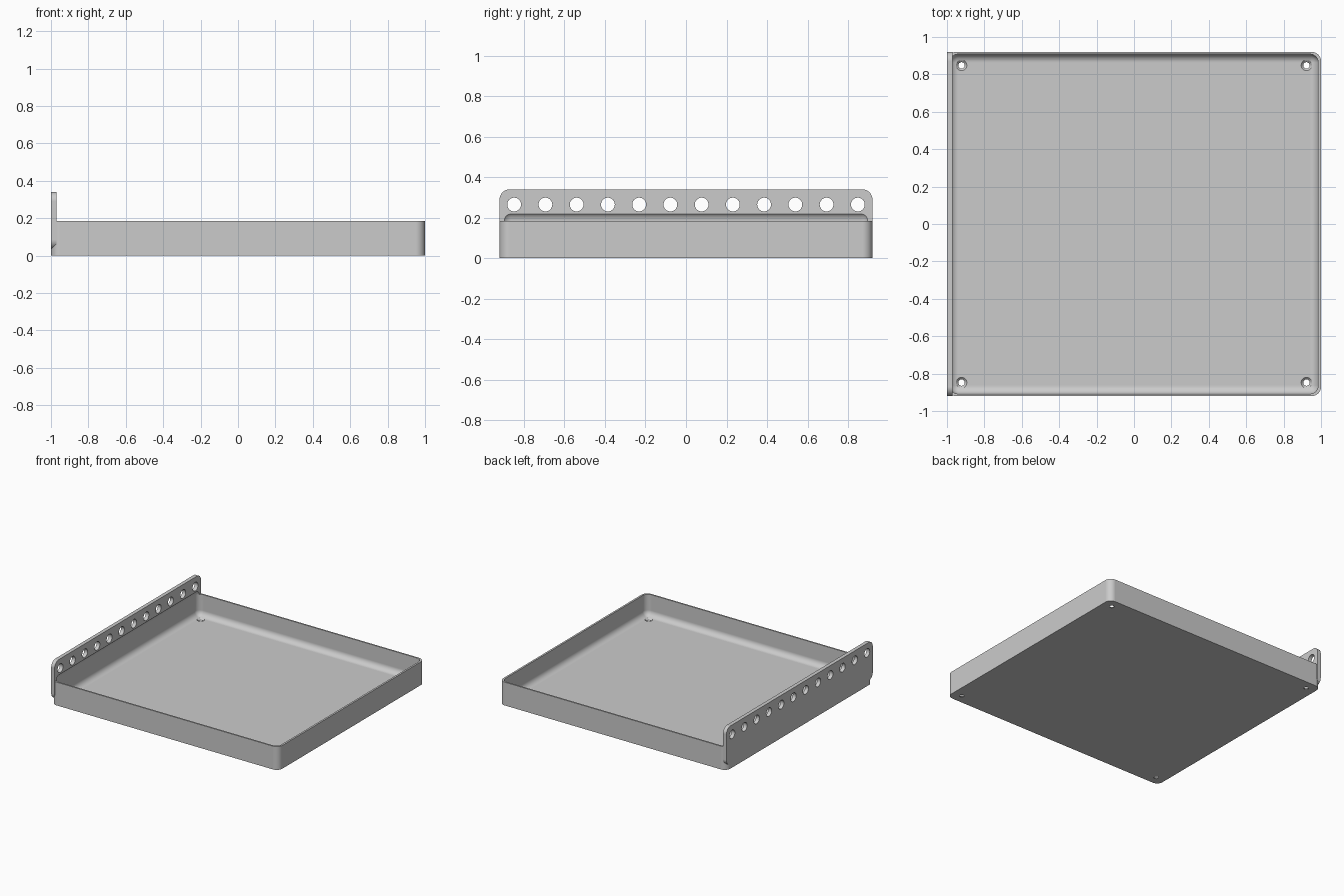
import bpy, bmesh, math
from mathutils import Matrix, Vector

if "Cube" in bpy.data.objects:
    bpy.data.objects.remove(bpy.data.objects["Cube"], do_unlink=True)

grey = bpy.data.materials.new("light grey")
grey.use_nodes = True
COLOUR = (0.6, 0.6, 0.6, 1)
grey.diffuse_color = COLOUR
grey.node_tree.nodes["Principled BSDF"].inputs["Base Color"].default_value = COLOUR


def finish(name, bm):
    bmesh.ops.recalc_face_normals(bm, faces=bm.faces)
    mesh = bpy.data.meshes.new(name)
    bm.to_mesh(mesh)
    bm.free()
    mesh.materials.append(grey)
    obj = bpy.data.objects.new(name, mesh)
    bpy.context.collection.objects.link(obj)
    return obj


def rounded_box(name, low, high, radius, axis=None):
    """Box with edges rounded: all of them, or only those along one axis."""
    low, high = Vector(low), Vector(high)
    bm = bmesh.new()
    bmesh.ops.create_cube(bm, size=1)
    bmesh.ops.scale(bm, vec=high - low, verts=bm.verts)
    bmesh.ops.translate(bm, vec=(low + high) / 2, verts=bm.verts)
    edges = [e for e in bm.edges if axis is None
             or abs(e.verts[0].co[axis] - e.verts[1].co[axis]) > 1e-4]
    bmesh.ops.bevel(bm, geom=edges, offset=radius, segments=10, profile=0.5,
                    affect='EDGES', clamp_overlap=True)
    return finish(name, bm)


def drills(name, centres, bottom, top, depth, turn=Matrix()):
    """Set of round cutters, all of one size and direction."""
    bm = bmesh.new()
    for c in centres:
        bmesh.ops.create_cone(bm, cap_ends=True, segments=32, radius1=bottom,
                              radius2=top, depth=depth,
                              matrix=Matrix.Translation(c) @ turn)
    return finish(name, bm)


def combine(target, other, operation):
    mod = target.modifiers.new(operation.title(), 'BOOLEAN')
    mod.operation, mod.object, mod.solver = operation, other, 'EXACT'
    bpy.context.view_layer.objects.active = target
    bpy.ops.object.modifier_apply(modifier=mod.name)
    bpy.data.objects.remove(other, do_unlink=True)


# Tray body and the upright mounting flange along its right side
tray = rounded_box("tray", (-1, -0.92, 0), (1, 0.92, 0.185), 0.05, axis=2)
flange = rounded_box("mounting_flange", (-1, -0.92, 0.035), (-0.97, 0.92, 0.34),
                     0.05, axis=0)
combine(tray, flange, 'UNION')

# Filleted cavity, which also bites a shallow recess into the flange
cavity = rounded_box("cavity", (-0.985, -0.908, 0.015), (0.985, 0.908, 0.23), 0.045)
combine(tray, cavity, 'DIFFERENCE')

# Row of holes through the flange
row = [(-0.985, -0.848 + 1.696 * i / 11, 0.265) for i in range(12)]
combine(tray, drills("flange_holes", row, 0.034, 0.034, 0.1,
                     Matrix.Rotation(math.pi / 2, 4, 'Y')), 'DIFFERENCE')

# Countersunk screw holes in the floor corners
corners = [(x, y) for x in (-0.922, 0.922) for y in (-0.848, 0.848)]
combine(tray, drills("countersinks", [(x, y, 0.011) for x, y in corners],
                     0.016, 0.033, 0.018), 'DIFFERENCE')
combine(tray, drills("screw_holes", [(x, y, 0) for x, y in corners],
                     0.017, 0.017, 0.04), 'DIFFERENCE')

# Smooth fillets, crisp edges
bpy.ops.object.select_all(action='DESELECT')
tray.select_set(True)
bpy.context.view_layer.objects.active = tray
bpy.ops.object.shade_smooth_by_angle(angle=math.radians(30))
normals = tray.modifiers.new("Weighted Normal", 'WEIGHTED_NORMAL')
normals.keep_sharp = True
